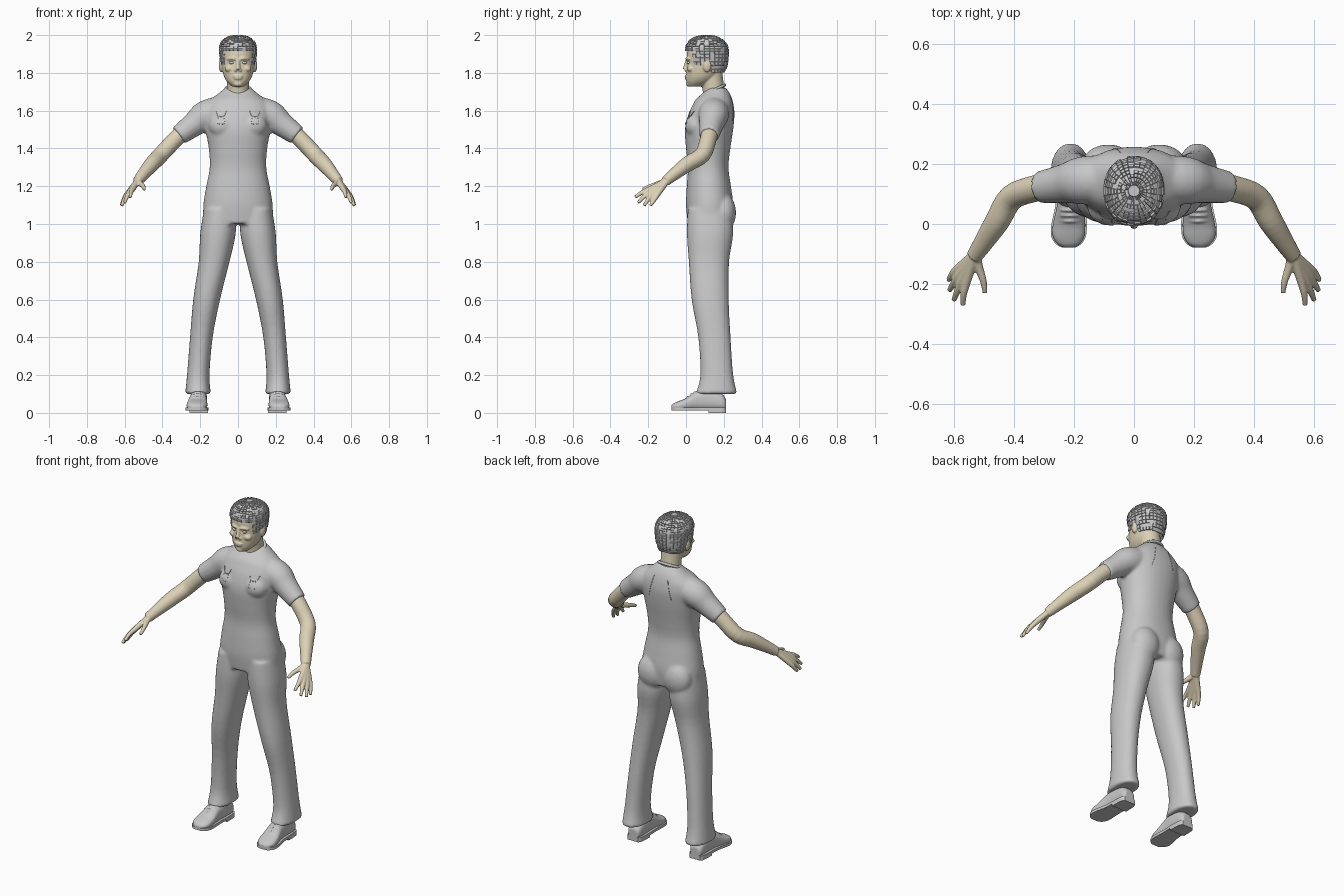
import bpy, bmesh, math, random
from mathutils import Vector, Matrix

random.seed(4)
if "Cube" in bpy.data.objects:
    bpy.data.objects.remove(bpy.data.objects["Cube"])


def material(name, rgb):
    m = bpy.data.materials.new(name)
    m.use_nodes = True
    m.diffuse_color = (*rgb, 1)
    m.node_tree.nodes["Principled BSDF"].inputs["Base Color"].default_value = (*rgb, 1)
    return m


GREY = material("light grey", (0.58, 0.58, 0.58))
SKIN = material("skin", (0.72, 0.64, 0.47))


def dense(rows, n=4):
    """Resample rows of numbers along a smooth spline."""
    out = []
    for i in range(len(rows) - 1):
        a, b, c, d = (rows[max(0, min(len(rows) - 1, i + k))] for k in (-1, 0, 1, 2))
        for s in range(n):
            t = s / n
            out.append([0.5 * (2 * q + (r - p) * t + (2 * p - 5 * q + 4 * r - w) * t * t
                               + (3 * q - p - 3 * r + w) * t ** 3)
                        for p, q, r, w in zip(a, b, c, d)])
    return out + [list(rows[-1])]


def ring(c, u, v, n=32, e=2.0):
    pts = []
    for i in range(n):
        a = 2 * math.pi * (i + 0.5) / n
        x, y = math.cos(a), math.sin(a)
        pts.append(c + u * math.copysign(abs(x) ** (2 / e), x)
                   + v * math.copysign(abs(y) ** (2 / e), y))
    return pts


def loft(bm, rings):
    vs = [[bm.verts.new(p) for p in r] for r in rings]
    n = len(vs[0])
    for a, b in zip(vs, vs[1:]):
        for i in range(n):
            bm.faces.new((a[i], a[(i + 1) % n], b[(i + 1) % n], b[i]))
    bm.faces.new(vs[0][::-1])
    bm.faces.new(vs[-1])


def stack(bm, rows, s=1, n=32, e=2.2, steps=4):
    """Level rings from rows of z, x0, x1, y0, y1."""
    loft(bm, [ring(Vector((s * (a + b) / 2, (c + d) / 2, z)), Vector(((b - a) / 2, 0, 0)),
                   Vector((0, (d - c) / 2, 0)), n, e) for z, a, b, c, d in dense(rows, steps)])


def tube(bm, pts, s=1, n=16):
    """Round limb from points of x, y, z, radius."""
    pts = dense(pts)
    ps = [Vector((s * p[0], p[1], p[2])) for p in pts]
    rings = []
    for i, p in enumerate(ps):
        t = (ps[min(i + 1, len(ps) - 1)] - ps[max(i - 1, 0)]).normalized()
        u = t.cross(Vector((s, 0.3, 1))).normalized()
        rings.append(ring(p, u * pts[i][3], t.cross(u) * pts[i][3], n))
    loft(bm, rings)


def ball(bm, c, r):
    bmesh.ops.create_uvsphere(bm, u_segments=24, v_segments=14, radius=1,
                              matrix=Matrix.Translation(c) @ Matrix.Diagonal((*r, 1)))


def finish(name, bm, mat, voxel=0, smooth=3, mirror=False):
    bmesh.ops.recalc_face_normals(bm, faces=bm.faces)
    me = bpy.data.meshes.new(name)
    bm.to_mesh(me)
    bm.free()
    me.materials.append(mat)
    ob = bpy.data.objects.new(name, me)
    bpy.context.collection.objects.link(ob)
    if voxel:
        m = ob.modifiers.new("blend", "REMESH")
        m.mode, m.voxel_size, m.use_smooth_shade = "VOXEL", voxel, True
        m = ob.modifiers.new("soften", "SMOOTH")
        m.factor, m.iterations = 0.5, smooth
    if mirror:
        ob.modifiers.new("mirror", "MIRROR").use_mirror_merge = False
    return ob


def cord(name, pts, radius, closed=False):
    cu = bpy.data.curves.new(name, "CURVE")
    cu.dimensions, cu.bevel_depth, cu.bevel_resolution = "3D", radius, 2
    sp = cu.splines.new("POLY")
    sp.points.add(len(pts) - 1)
    for p, q in zip(sp.points, pts):
        p.co = (*q, 1)
    sp.use_cyclic_u = closed
    cu.materials.append(GREY)
    ob = bpy.data.objects.new(name, cu)
    bpy.context.collection.objects.link(ob)


# Shirt and trousers as one blended garment
bm = bmesh.new()
torso = [(1.0, .185, .01, .24), (1.1, .184, 0, .25), (1.2, .168, .004, .238),
         (1.3, .15, .01, .225), (1.4, .155, 0, .235), (1.5, .172, -.006, .25),
         (1.58, .18, .012, .257), (1.63, .172, .035, .252), (1.66, .145, .052, .245),
         (1.69, .105, .085, .233), (1.72, .07, .115, .213)]
stack(bm, [(z, -w, w, a, b) for z, w, a, b in torso])
for s in (1, -1):
    stack(bm, [(1.08, .012, .18, .01, .24), (.95, .012, .2, .005, .25),
               (.8, .045, .208, .015, .228), (.6, .095, .237, .03, .226),
               (.4, .134, .254, .065, .236), (.2, .151, .27, .076, .25),
               (.1, .143, .28, .05, .272)], s)
    ball(bm, (s * .085, .2, 1.06), (.088, .065, .1))
    ball(bm, (s * .08, .055, 1.52), (.075, .06, .065))
    tube(bm, [(.08, .15, 1.6, .08), (.17, .145, 1.575, .08),
              (.23, .135, 1.53, .066), (.314, .122, 1.468, .053)], s, 24)
garment = finish("shirt_and_trousers", bm, GREY, .009, 4)

# Collar around the neck
cord("collar", [(.069 * math.cos(a), .143 + .062 * math.sin(a), 1.706 + .03 * math.sin(a))
                for a in (i * math.pi / 20 for i in range(40))], .008, True)

# Chest pocket stitching and back seams, laid on the garment
bpy.context.view_layer.update()
shell = garment.evaluated_get(bpy.context.evaluated_depsgraph_get())


def on_cloth(x, z, side):
    hit, loc, nor, _ = shell.ray_cast(Vector((x, side, z)), Vector((0, -side, 0)))
    return loc + nor * .001 if hit else Vector((x, .1, z))


strokes = [[(-.028, .035), (-.018, .01), (0, .004), (.018, .01), (.028, .035)],
           [(-.014, .004), (-.02, -.03), (-.006, -.034)],
           [(.014, .004), (.02, -.03), (.006, -.034)]]
for s, label in ((1, "left"), (-1, "right")):
    for k, line in enumerate(strokes):
        cord(f"{label}_pocket_stitch_{k + 1}",
             [on_cloth(s * .09 + x, 1.563 + z, -1) for x, z in line], .002)
    cord(f"{label}_back_seam",
         [on_cloth(s * (.045 + .006 * i), 1.67 - .025 * i, 1) for i in range(6)], .0015)

# Arms with hands
bm = bmesh.new()
tube(bm, [(.27, .13, 1.505, .045), (.33, .118, 1.45, .044), (.408, .088, 1.367, .043),
          (.455, .01, 1.318, .041), (.5, -.06, 1.265, .033), (.532, -.108, 1.226, .027)], n=24)
wrist = (.529, -.1, 1.23, .017)
fingers = [((.556, -.188, 1.187), (.567, -.232, 1.167), (.57, -.27, 1.142)),
           ((.571, -.183, 1.174), (.588, -.222, 1.145), (.6, -.254, 1.112)),
           ((.583, -.17, 1.163), (.602, -.2, 1.13), (.615, -.222, 1.097)),
           ((.59, -.152, 1.154), (.607, -.17, 1.125), (.618, -.188, 1.098)),
           ((.515, -.15, 1.212), (.502, -.19, 1.2), (.496, -.229, 1.184))]
for f in fingers:
    tube(bm, [wrist] + [(*p, r) for p, r in zip(f, (.0145, .0115, .0085))], n=12)
finish("arms_and_hands", bm, SKIN, .0045, 2, True)

# Head, face and neck
bm = bmesh.new()
skull = [(1.727, .03, .014, .08), (1.75, .056, .003, .13), (1.78, .074, .001, .165),
         (1.82, .084, .002, .19), (1.86, .089, .006, .205), (1.9, .09, .005, .21),
         (1.94, .085, .016, .203), (1.978, .05, .06, .165)]
stack(bm, [(z, -w, w, a, b) for z, w, a, b in skull])
tube(bm, [(0, .155, 1.62, .066), (0, .146, 1.71, .058), (0, .13, 1.82, .06)], n=24)
tube(bm, [(0, .008, 1.872, .009), (0, .001, 1.845, .01), (0, -.006, 1.818, .013)])
ball(bm, (0, 0, 1.782), (.026, .008, .006))
ball(bm, (0, .001, 1.771), (.023, .008, .006))
ball(bm, (0, .018, 1.742), (.025, .018, .016))
for s in (1, -1):
    ball(bm, (s * .012, .003, 1.814), (.009, .011, .008))
    tube(bm, [(.012, .004, 1.872, .007), (.032, .007, 1.877, .008), (.056, .024, 1.872, .007)], s)
    ball(bm, (s * .045, .025, 1.822), (.026, .02, .018))
    ball(bm, (s * .089, .112, 1.838), (.013, .022, .034))
finish("head", bm, SKIN, .0045, 2)

# Eyes
bm = bmesh.new()
ball(bm, (.033, .016, 1.854), (.014, .011, .008))
eyes = finish("eyes", bm, GREY, mirror=True)
eyes.data.shade_smooth()

# Hair: cap trimmed to a hairline, with raised blocky locks
bm = bmesh.new()
cap = [(1.79, .072, .06, .195), (1.84, .088, .015, .216), (1.9, .096, .002, .222),
       (1.94, .096, .001, .219), (1.97, .081, .02, .197), (1.988, .055, .05, .167),
       (1.996, .02, .09, .13)]
stack(bm, [(z, -w, w, a, b) for z, w, a, b in cap], n=30, steps=3)


def hairline(y):
    if y < .045:
        return 1.91
    if y < .085:
        return 1.85
    return 1.87 if y < .135 else 1.8


def below(f):
    c = f.calc_center_median()
    return c.z < hairline(c.y)


bmesh.ops.recalc_face_normals(bm, faces=bm.faces)
bmesh.ops.delete(bm, geom=[f for f in bm.faces if below(f)], context="FACES")
locks = [f for f in bm.faces if random.random() < .75]
bmesh.ops.inset_individual(bm, faces=locks, thickness=.0018, depth=.005)
hair = finish("hair", bm, GREY)
m = hair.modifiers.new("thickness", "SOLIDIFY")
m.thickness, m.offset = .012, -1

# Shoes: rows of y, centre x, half width, top height
shoe = [(.213, .208, .03, .07), (.19, .208, .042, .1), (.12, .208, .045, .125),
        (.06, .211, .046, .115), (0, .216, .054, .078), (-.04, .218, .053, .062),
        (-.066, .218, .038, .05), (-.078, .218, .018, .038)]
bm = bmesh.new()
loft(bm, [ring(Vector((c, y, (h + .012) / 2)), Vector((w, 0, 0)),
               Vector((0, 0, (h - .012) / 2)), 28, 2.5) for y, c, w, h in dense(shoe)])
for y, z in ((.012, .086), (.03, .1), (.048, .11)):
    tube(bm, [(.185, y, z - .008, .005), (.214, y - .003, z, .005), (.243, y, z - .008, .005)])
finish("shoes", bm, GREY, .0045, 2, True)


# Soles and heels cut from the shoe outline
def slab(name, y_from, low, high):
    bm = bmesh.new()
    rows = [r for r in dense(shoe) if r[0] >= y_from]
    edge = [(c + w + .005, y) for y, c, w, h in rows] + [(c - w - .005, y) for y, c, w, h in rows[::-1]]
    loft(bm, [[Vector((x, y, z)) for x, y in edge] for z in (low, high)])
    finish(name, bm, GREY, mirror=True)


slab("soles", -1, .012, .028)
slab("heels", .12, 0, .02)
